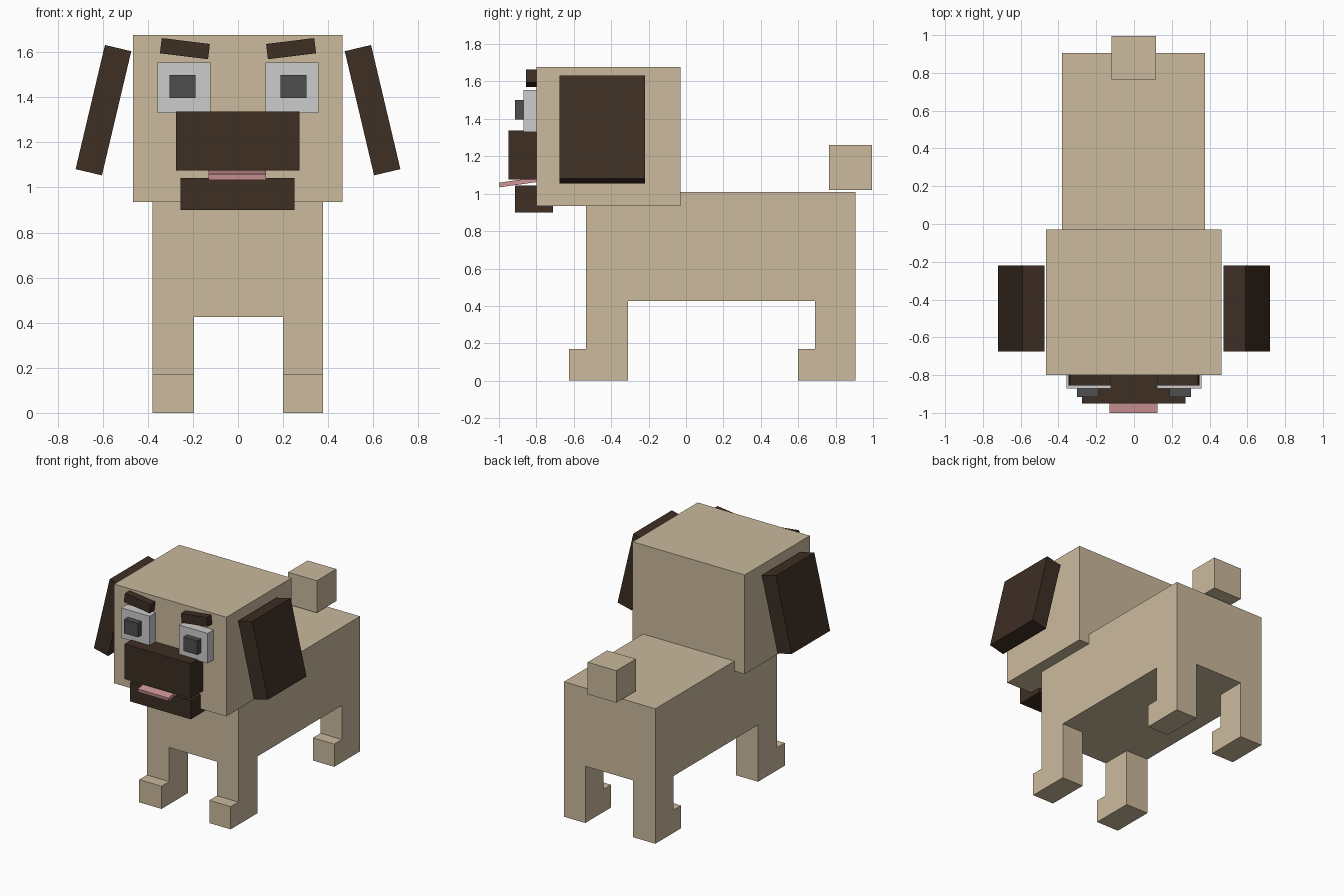
import bpy, bmesh, math
from mathutils import Matrix, Vector

if "Cube" in bpy.data.objects:
    bpy.data.objects.remove(bpy.data.objects["Cube"])


def material(name, srgb):
    m = bpy.data.materials.new(name)
    lin = [((c / 255 + 0.055) / 1.055) ** 2.4 for c in srgb]
    m.diffuse_color = (*lin, 1)
    m.use_nodes = True
    m.node_tree.nodes["Principled BSDF"].inputs["Base Color"].default_value = m.diffuse_color
    return m


TAN = material("tan fur", (203, 186, 157))
BROWN = material("dark brown fur", (61, 46, 36))
WHITE = material("eye white", (204, 204, 204))
GREY = material("pupil grey", (78, 78, 78))
PINK = material("tongue pink", (208, 150, 152))


def finish(name, bm, mat):
    bmesh.ops.recalc_face_normals(bm, faces=bm.faces)
    mesh = bpy.data.meshes.new(name)
    bm.to_mesh(mesh)
    bm.free()
    mesh.materials.append(mat)
    ob = bpy.data.objects.new(name, mesh)
    bpy.context.collection.objects.link(ob)
    return ob


def box(name, mat, x, y, z, tilt=0, axis='Y'):
    """Box between the given ranges, tilted in degrees about its centre."""
    bm = bmesh.new()
    bmesh.ops.create_cube(bm, size=1)
    size = Vector([r[1] - r[0] for r in (x, y, z)])
    centre = Vector([(r[0] + r[1]) / 2 for r in (x, y, z)])
    bm.transform(Matrix.Translation(centre)
                 @ Matrix.Rotation(math.radians(tilt), 4, axis)
                 @ Matrix.Diagonal((*size, 1)))
    return finish(name, bm, mat)


def leg(name, x, back, front, toe):
    """L-shaped side profile extruded across the leg's width."""
    profile = [(back, 0), (toe, 0), (toe, 0.17), (front, 0.17),
               (front, 0.425), (back, 0.425)]
    bm = bmesh.new()
    face = bm.faces.new([bm.verts.new((x[0], y, z)) for y, z in profile])
    ext = bmesh.ops.extrude_face_region(bm, geom=[face])
    verts = [v for v in ext["geom"] if isinstance(v, bmesh.types.BMVert)]
    bmesh.ops.translate(bm, verts=verts, vec=(x[1] - x[0], 0, 0))
    return finish(name, bm, TAN)


# Body, legs and tail
box("body", TAN, (-0.38, 0.377), (-0.535, 0.905), (0.425, 1.01))
for side, x in (("left", (-0.38, -0.195)), ("right", (0.2, 0.377))):
    leg("front_leg_" + side, x, -0.31, -0.535, -0.625)
    leg("back_leg_" + side, x, 0.905, 0.69, 0.6)
box("tail", TAN, (-0.12, 0.117), (0.765, 0.995), (1.02, 1.26))

# Head, muzzle and tongue
box("head", TAN, (-0.465, 0.463), (-0.8, -0.03), (0.935, 1.677))
box("muzzle", BROWN, (-0.275, 0.272), (-0.95, -0.79), (1.075, 1.337))
box("lower_jaw", BROWN, (-0.255, 0.25), (-0.915, -0.71), (0.9, 1.043))
box("tongue", PINK, (-0.13, 0.125), (-1.0, -0.77), (1.05, 1.075), 8, 'X')

# Ears, eyes and brows on each side
for side, s in (("left", -1), ("right", 1)):
    def span(a, b):
        return tuple(sorted((s * a, s * b)))
    box("ear_" + side, BROWN, span(0.537, 0.657), (-0.675, -0.22),
        (1.06, 1.626), -13.3 * s)
    box("eye_" + side, WHITE, span(0.122, 0.358), (-0.87, -0.79), (1.33, 1.555))
    box("pupil_" + side, GREY, span(0.188, 0.303), (-0.915, -0.86), (1.396, 1.5))
    box("brow_" + side, BROWN, span(0.128, 0.343), (-0.855, -0.79),
        (1.582, 1.65), -7 * s)
